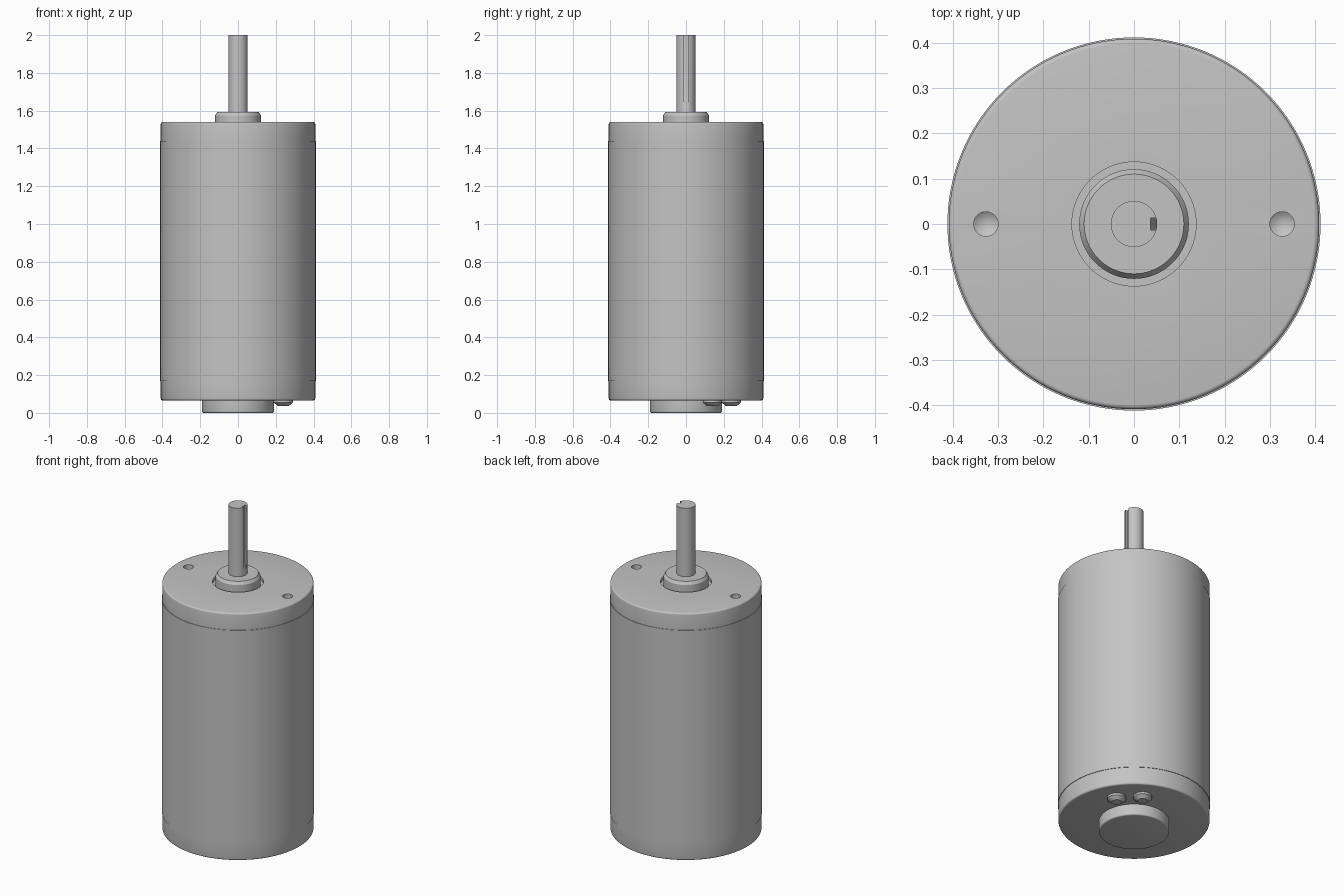
import bpy
import bmesh
import math
from mathutils import Matrix, Vector

cube = bpy.data.objects.get("Cube")
if cube:
    bpy.data.objects.remove(cube, do_unlink=True)

GREY = (0.55, 0.55, 0.55, 1.0)
metal = bpy.data.materials.new("grey_metal")
metal.use_nodes = True
metal.diffuse_color = GREY
metal.node_tree.nodes["Principled BSDF"].inputs["Base Color"].default_value = GREY


def to_object(name, bm):
    bmesh.ops.recalc_face_normals(bm, faces=bm.faces)
    mesh = bpy.data.meshes.new(name)
    bm.to_mesh(mesh)
    bm.free()
    mesh.materials.append(metal)
    obj = bpy.data.objects.new(name, mesh)
    bpy.context.collection.objects.link(obj)
    return obj


def lathe(name, profile, centre=(0, 0), steps=96):
    """Spin a radius/height profile round a vertical axis."""
    bm = bmesh.new()
    verts = [bm.verts.new((r, 0, z)) for r, z in profile]
    edges = [bm.edges.new(pair) for pair in zip(verts, verts[1:])]
    bmesh.ops.spin(bm, geom=verts + edges, cent=(0, 0, 0), axis=(0, 0, 1),
                   angle=math.tau, steps=steps)
    bmesh.ops.remove_doubles(bm, verts=bm.verts, dist=1e-5)
    bm.transform(Matrix.Translation((centre[0], centre[1], 0)))
    return to_object(name, bm)


def activate(obj):
    bpy.ops.object.select_all(action='DESELECT')
    obj.select_set(True)
    bpy.context.view_layer.objects.active = obj


def cut(obj, cutter):
    cutter.hide_render = True
    mod = obj.modifiers.new("cut", 'BOOLEAN')
    mod.operation = 'DIFFERENCE'
    mod.solver = 'EXACT'
    mod.object = cutter
    activate(obj)
    bpy.ops.object.modifier_apply(modifier=mod.name)
    bpy.data.objects.remove(cutter, do_unlink=True)


def fillet(r, z, size, turn):
    """Quarter-round corner; turn is 1 for an upper edge, -1 for a lower one."""
    angles = [math.radians(a) for a in (0, 22.5, 45, 67.5, 90)]
    pts = [(r - size + size * math.cos(a), z - turn * (size - size * math.sin(a)))
           for a in angles]
    return pts if turn > 0 else pts[::-1]


BOTTOM, TOP, CAP_R, SLEEVE_R = 0.066, 1.54, 0.409, 0.412

# Motor housing: end caps, slightly proud sleeve, recess round the bearing
housing = lathe("motor_housing",
                [(0, BOTTOM)] + fillet(CAP_R, BOTTOM, 0.01, -1)
                + [(CAP_R, 0.17), (SLEEVE_R, 0.17), (SLEEVE_R, 1.44), (CAP_R, 1.44)]
                + fillet(CAP_R, TOP, 0.01, 1)
                + [(0.137, TOP), (0.137, TOP - 0.02), (0, TOP - 0.02)], steps=128)

# Mounting holes with drilled cone ends
for side in (-1, 1):
    cut(housing, lathe("hole_cutter",
                       [(0, TOP - 0.1), (0.027, TOP - 0.08), (0.027, TOP + 0.05), (0, TOP + 0.05)],
                       centre=(side * 0.327, 0), steps=32))

# Front bearing with chamfered rim
bearing = lathe("front_bearing",
                [(0, TOP - 0.03), (0.121, TOP - 0.03), (0.121, 1.575), (0.11, 1.592), (0, 1.592)])

# Output shaft with a keyway that runs out at its lower end
shaft = lathe("output_shaft", [(0, 1.55), (0.051, 1.55), (0.051, 2), (0, 2)], steps=64)
bm = bmesh.new()
slot = [(0.036, 1.66), (0.036, 2.05), (0.08, 2.05), (0.08, 1.54)]
face = bm.faces.new([bm.verts.new((x, -0.013, z)) for x, z in slot])
side = bmesh.ops.extrude_face_region(bm, geom=[face])["geom"]
bmesh.ops.translate(bm, vec=Vector((0, 0.026, 0)),
                    verts=[v for v in side if isinstance(v, bmesh.types.BMVert)])
cut(shaft, to_object("keyway_cutter", bm))

# Rear bearing boss
boss = lathe("rear_boss", [(0, 0)] + fillet(0.19, 0, 0.008, -1) + [(0.19, 0.08), (0, 0.08)])

# Two tapered terminals beside the boss
terminals = [lathe("terminal_" + tag,
                   [(0, 0.036), (0.028, 0.036), (0.05, 0.054), (0.05, 0.08), (0, 0.08)],
                   centre=xy, steps=32)
             for tag, xy in (("left", (0.24, 0.14)), ("rear", (0.14, 0.24)))]

for obj in [housing, bearing, shaft, boss] + terminals:
    activate(obj)
    bpy.ops.object.shade_smooth_by_angle(angle=math.radians(30))
